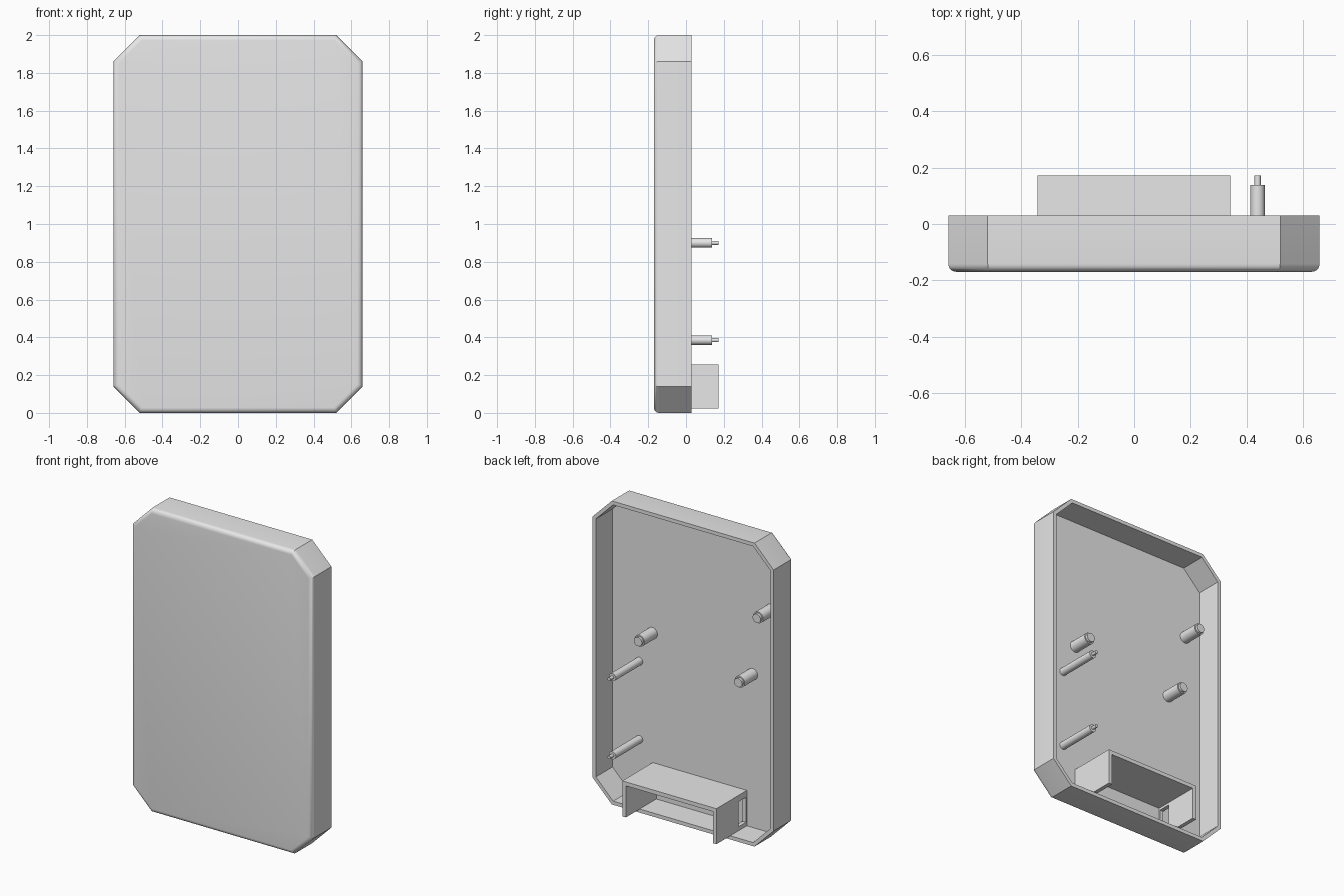
import bpy
import bmesh
from math import sin, cos, pi, sqrt
from mathutils import Matrix

if "Cube" in bpy.data.objects:
    bpy.data.objects.remove(bpy.data.objects["Cube"], do_unlink=True)

# One plain grey plastic
grey = bpy.data.materials.new("plain_grey")
grey.use_nodes = True
colour = (0.8, 0.8, 0.8, 1)
grey.diffuse_color = colour
grey.node_tree.nodes["Principled BSDF"].inputs["Base Color"].default_value = colour

HALF_W, HEIGHT, CORNER = 0.66, 2.0, 0.14
FRONT, RIM, FLOOR = -0.17, 0.03, -0.143
WALL, ROUND = 0.024, 0.028


def finish(name, bm, smooth=True):
    bmesh.ops.recalc_face_normals(bm, faces=bm.faces)
    mesh = bpy.data.meshes.new(name)
    bm.to_mesh(mesh)
    bm.free()
    mesh.materials.append(grey)
    obj = bpy.data.objects.new(name, mesh)
    bpy.context.collection.objects.link(obj)
    if smooth:
        bpy.ops.object.select_all(action="DESELECT")
        obj.select_set(True)
        bpy.context.view_layer.objects.active = obj
        bpy.ops.object.shade_smooth_by_angle(angle=pi / 6)
    return obj


def loft(bm, rings):
    """Skin a list of closed rings and cap both ends."""
    loops = [[bm.verts.new(p) for p in ring] for ring in rings]
    for a, b in zip(loops, loops[1:]):
        for i in range(len(a)):
            j = (i + 1) % len(a)
            bm.faces.new((a[i], a[j], b[j], b[i]))
    bm.faces.new(loops[0])
    bm.faces.new(loops[-1])


def octagon(inset, y):
    """Clipped rectangle, moved inwards evenly by inset."""
    w, h = HALF_W - inset, HEIGHT / 2 - inset
    c = CORNER - inset * (2 - sqrt(2))
    quarter = [(w, h - c), (w - c, h)]
    pts = quarter + [(-x, z) for x, z in reversed(quarter)]
    pts += [(-x, -z) for x, z in pts]
    return [(x, y, z + HEIGHT / 2) for x, z in pts]


def box(name, x, y, z):
    bm = bmesh.new()
    loft(bm, [[(x[0], v, z[0]), (x[1], v, z[0]), (x[1], v, z[1]), (x[0], v, z[1])] for v in y])
    return finish(name, bm, False)


def stepped_post(name, x, z, steps, sides=32):
    """Turned post along y; steps are (radius, y) pairs."""
    bm = bmesh.new()
    angles = [2 * pi * i / sides for i in range(sides)]
    loft(bm, [[(x + r * cos(a), y, z + r * sin(a)) for a in angles] for r, y in steps])
    return finish(name, bm)


# Hollow case with a rounded front edge and an open back
bm = bmesh.new()
rings = []
for i in range(7):
    a = pi / 2 * i / 6
    rings.append(octagon(ROUND * (1 - sin(a)), FRONT + ROUND * (1 - cos(a))))
rings += [octagon(0, RIM), octagon(WALL, RIM), octagon(WALL, FLOOR)]
loft(bm, rings)
finish("case", bm)

# Thick mounting posts with a short spigot
for i, (x, z) in enumerate([(0.345, 1.11), (-0.52, 1.495), (-0.385, 1.035)]):
    stepped_post(f"mounting_post_{i + 1}", x, z,
                 [(0.037, FLOOR - 0.005), (0.037, -0.008), (0.029, -0.008), (0.029, 0.008)])

# Long locating pins with a thin tip
for name, z in (("upper", 0.9), ("lower", 0.385)):
    stepped_post(f"{name}_locating_pin", 0.44, z,
                 [(0.025, FLOOR - 0.005), (0.025, 0.138), (0.011, 0.138), (0.011, 0.173)])

# Bracket: top panel and two side plates, open at the back and below
bm = bmesh.new()
w, t, low, high = 0.343, 0.026, 0.023, 0.257
half = [(w, high), (w, low), (w - t, low), (w - t, high - t)]
outline = half + [(-x, z) for x, z in reversed(half)]
loft(bm, [[(x, y, z) for x, z in outline] for y in (FLOOR - 0.005, 0.173)])
bracket = finish("bracket", bm, False)

# Window through the bracket's right side plate
cutter = box("window_cutter", (-w - 0.05, -w + t + 0.05), (-0.135, -0.055), (0.05, 0.215))
cutter.hide_render = True
cut = bracket.modifiers.new("window", "BOOLEAN")
cut.operation = "DIFFERENCE"
cut.solver = "EXACT"
cut.object = cutter
bpy.ops.object.select_all(action="DESELECT")
bpy.context.view_layer.objects.active = bracket
bracket.select_set(True)
bpy.ops.object.modifier_apply(modifier=cut.name)
bpy.data.objects.remove(cutter, do_unlink=True)
